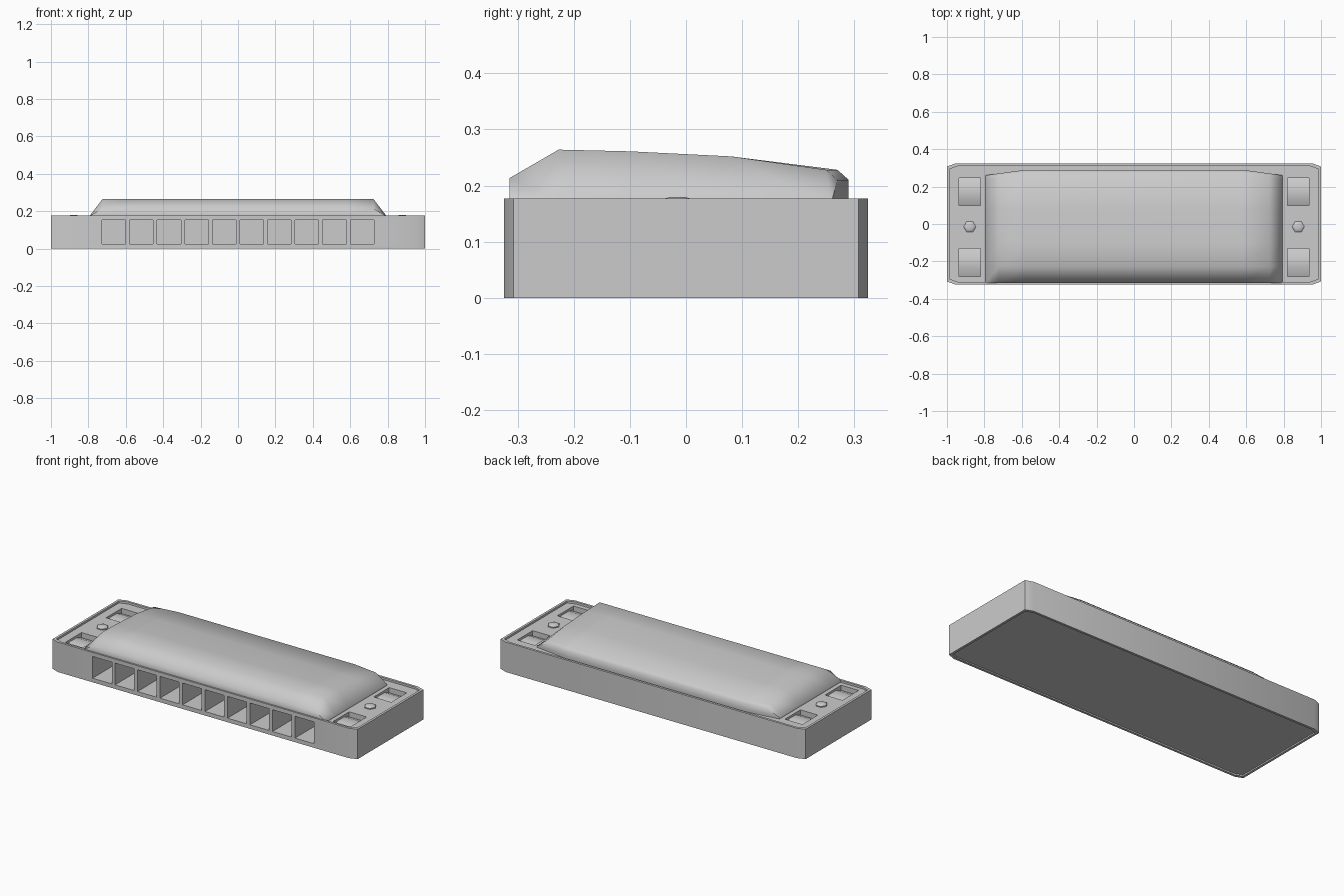
import bpy, bmesh, math

if "Cube" in bpy.data.objects:
    bpy.data.objects.remove(bpy.data.objects["Cube"])


def finish(name, bm, angle=None):
    bmesh.ops.recalc_face_normals(bm, faces=bm.faces)
    me = bpy.data.meshes.new(name)
    bm.to_mesh(me)
    bm.free()
    ob = bpy.data.objects.new(name, me)
    bpy.context.collection.objects.link(ob)
    if angle:
        smooth(ob, angle)
    return ob


def smooth(ob, angle):
    bpy.ops.object.select_all(action='DESELECT')
    ob.select_set(True)
    bpy.context.view_layer.objects.active = ob
    bpy.ops.object.shade_smooth_by_angle(angle=math.radians(angle))


def add_box(bm, x0, x1, y0, y1, z0, z1):
    v = [bm.verts.new((x, y, z)) for z in (z0, z1)
         for x, y in ((x0, y0), (x1, y0), (x1, y1), (x0, y1))]
    for f in ((3, 2, 1, 0), (4, 5, 6, 7), (0, 1, 5, 4),
              (1, 2, 6, 5), (2, 3, 7, 6), (3, 0, 4, 7)):
        bm.faces.new([v[i] for i in f])


def outline(inset):
    a, b, cx, cy = 1 - inset, 0.324 - inset, 0.045, 0.017
    return [(-a + cx, -b), (a - cx, -b), (a, -b + cy), (a, b - cy),
            (a - cx, b), (-a + cx, b), (-a, b - cy), (-a, -b + cy)]


def bridge(bm, rings, closed=True):
    n = len(rings[0])
    for r, s in zip(rings, rings[1:]):
        for i in range(n if closed else n - 1):
            j = (i + 1) % n
            bm.faces.new((r[i], r[j], s[j], s[i]))


# body: chamfered block with a thin raised rim above and below
H, PLATE, RIM = 0.177, 0.165, 0.014
bm = bmesh.new()
levels = ((RIM, 0.008), (RIM, 0), (0, 0), (0, H), (RIM, H), (RIM, PLATE))
rings = [[bm.verts.new((x, y, z)) for x, y in outline(i)] for i, z in levels]
bridge(bm, rings)
bm.faces.new(rings[0][::-1])
bm.faces.new(rings[-1])
body = finish("body", bm)

# cutters: ten blow holes and four end windows
SLOTS = ((0.10, 0.245), (-0.282, -0.13))
bm = bmesh.new()
for i in range(10):
    x = -0.664 + i * 0.1475
    add_box(bm, x - 0.063, x + 0.063, -0.4, 0.1, 0.024, 0.153)
for s in (-1, 1):
    for y0, y1 in SLOTS:
        xs = sorted((s * 0.82, s * 0.935))
        add_box(bm, *xs, y0, y1, 0.13, 0.2)
cutter = finish("hole_cutter", bm)
cutter.hide_render = True
mod = body.modifiers.new("holes", 'BOOLEAN')
mod.object, mod.operation, mod.solver = cutter, 'DIFFERENCE', 'EXACT'
bpy.context.view_layer.objects.active = body
bpy.ops.object.modifier_apply(modifier=mod.name)
bpy.data.objects.remove(cutter)
smooth(body, 35)

# cover plate: side profile swept along x, dropping at the ends
profile = [(-0.315, H), (-0.315, 0.213), (-0.227, 0.264), (-0.1, 0.261),
           (0.08, 0.252), (0.27, 0.228), (0.29, 0.21), (0.29, H)]
# station: x, height factor, rear pull-in
stations = [(0.795, 0, 0.03), (0.725, 1, 0.02), (0.58, 1, 0)]
stations = [(-x, h, p) for x, h, p in stations] + stations[::-1]
bm = bmesh.new()
rings = []
for x, h, p in stations:
    ring = [bm.verts.new((x, -0.315, PLATE - 0.004))]
    for y, z in profile:
        ring.append(bm.verts.new((x, y - (p if y > 0.2 else 0), H - 0.004 + (z - H + 0.004) * h)))
    ring.append(bm.verts.new((x, 0.29 - p, PLATE - 0.004)))
    rings.append(ring)
bridge(bm, rings)
bm.faces.new(rings[0])
bm.faces.new(rings[-1][::-1])
bmesh.ops.remove_doubles(bm, verts=bm.verts, dist=1e-5)
finish("cover", bm, 65)

# sloped tongues inside the windows, and hexagonal domed screws
for s, side in ((-1, "left"), (1, "right")):
    bm = bmesh.new()
    for y0, y1 in SLOTS:
        m = (y0 + y1) / 2
        pts = [(y0, 0.128), (y0, 0.134), (m - 0.03, 0.152), (m + 0.03, 0.152),
               (y1, 0.134), (y1, 0.128)]
        r = [[bm.verts.new((s * x, y, z)) for y, z in pts] for x in (0.82, 0.935)]
        bridge(bm, r)
        bm.faces.new(r[0])
        bm.faces.new(r[1][::-1])
    finish(side + "_window_tongues", bm, 30)

    bm = bmesh.new()
    rings = []
    for rad, z in ((0.033, 0.16), (0.033, 0.171), (0.026, 0.177), (0.014, 0.18)):
        rings.append([bm.verts.new((s * 0.878 + rad * math.cos(k * math.pi / 3),
                                    -0.015 + rad * math.sin(k * math.pi / 3), z))
                      for k in range(6)])
    bridge(bm, rings)
    bm.faces.new(rings[0][::-1])
    bm.faces.new(rings[-1])
    finish(side + "_screw", bm, 40)
